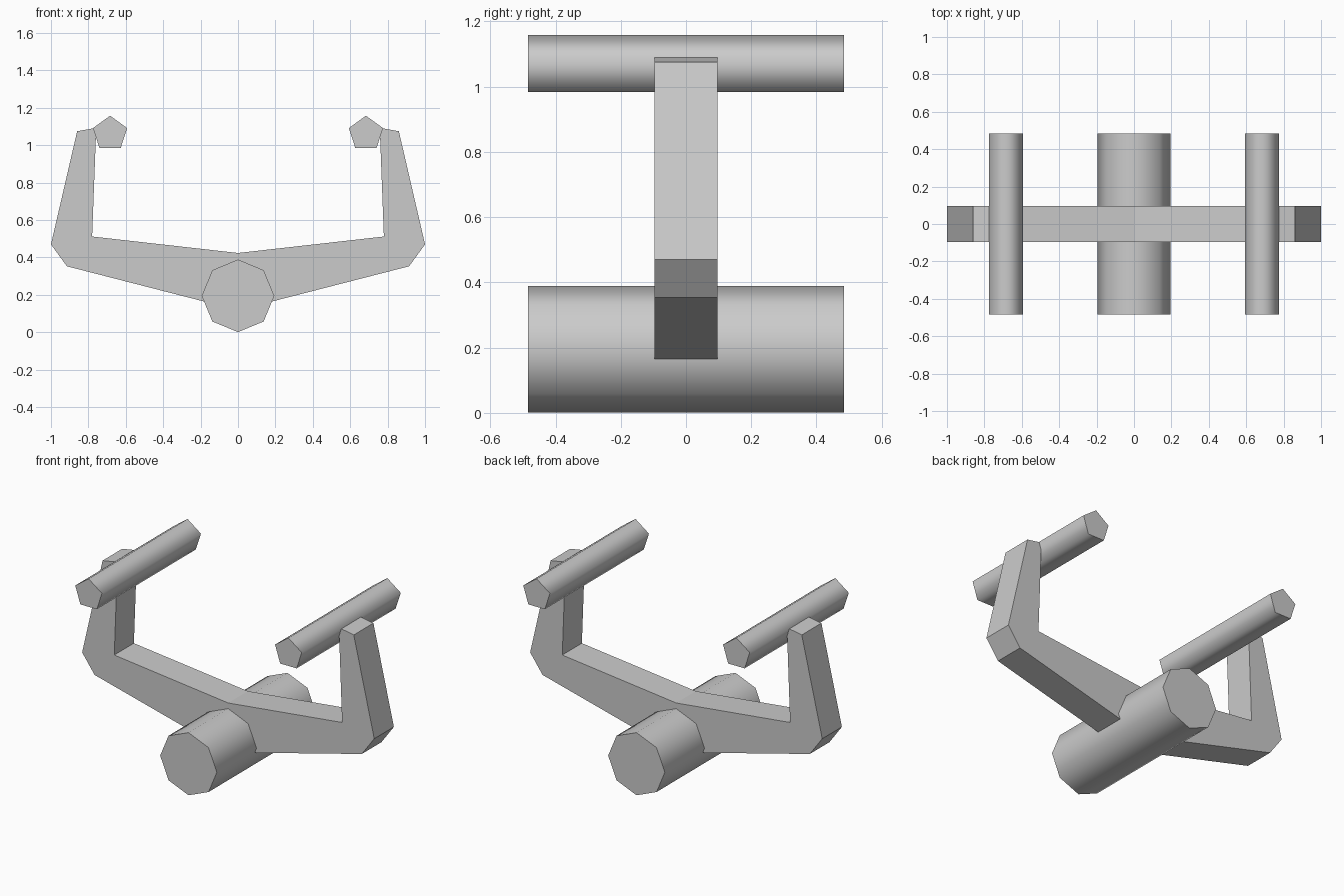
import bpy, bmesh
from math import sin, cos, pi, radians

if "Cube" in bpy.data.objects:
    bpy.data.objects.remove(bpy.data.objects["Cube"])


def extrude_profile(name, profile, half_depth, smooth=False):
    """Closed x-z profile extruded symmetrically along y."""
    bm = bmesh.new()
    face = bm.faces.new([bm.verts.new((x, -half_depth, z)) for x, z in profile])
    ext = bmesh.ops.extrude_face_region(bm, geom=[face], use_keep_orig=True)
    verts = [v for v in ext["geom"] if isinstance(v, bmesh.types.BMVert)]
    bmesh.ops.translate(bm, verts=verts, vec=(0, 2 * half_depth, 0))
    bmesh.ops.recalc_face_normals(bm, faces=bm.faces)
    mesh = bpy.data.meshes.new(name)
    bm.to_mesh(mesh)
    bm.free()
    obj = bpy.data.objects.new(name, mesh)
    bpy.context.collection.objects.link(obj)
    if smooth:
        bpy.ops.object.select_all(action='DESELECT')
        obj.select_set(True)
        bpy.context.view_layer.objects.active = obj
        bpy.ops.object.shade_smooth_by_angle(angle=radians(80))
    return obj


def polygon(cx, cz, r, n):
    """Regular polygon with one corner pointing up."""
    return [(cx + r * sin(2 * pi * i / n), cz + r * cos(2 * pi * i / n))
            for i in range(n)]


# Forked bracket: right half of the outline, mirrored to the left
right = [(0.915, 0.353), (1.0, 0.47), (0.86, 1.075),
         (0.758, 1.093), (0.78, 0.512)]
outline = ([(0, 0.118)] + right + [(0, 0.424)]
           + [(-x, z) for x, z in reversed(right)])
extrude_profile("bracket", outline, 0.096)

# Thick lower roller
extrude_profile("lower_bar", polygon(0, 0.195, 0.194, 8), 0.484, True)

# Thin rails on the two arm tips
for side, x in (("left", -0.684), ("right", 0.684)):
    extrude_profile(side + "_rail", polygon(x, 1.062, 0.096, 5), 0.484, True)
